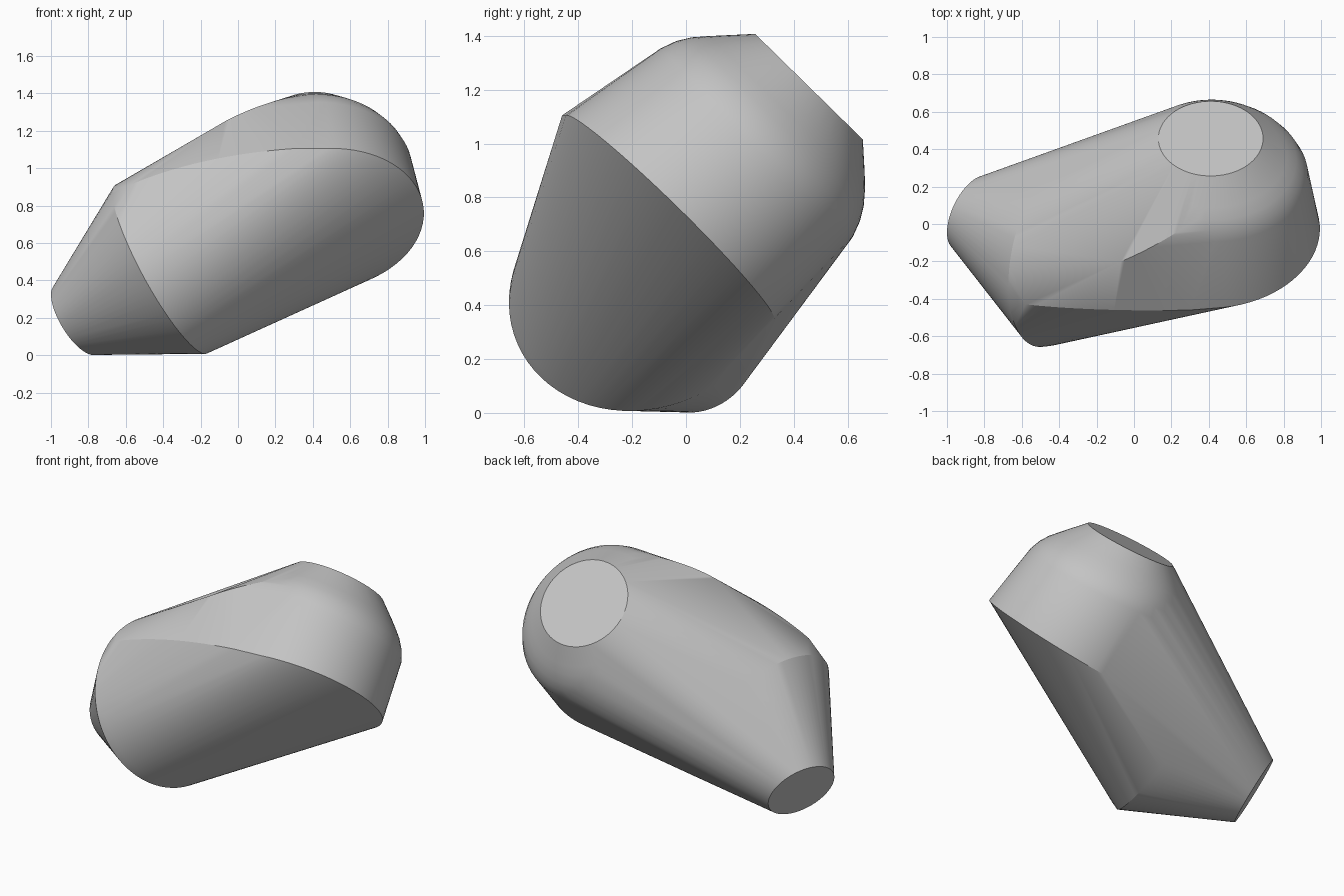
import bpy
import bmesh
import math
from mathutils import Vector

SEGMENTS = 72

default_cube = bpy.data.objects.get("Cube")
if default_cube:
    bpy.data.objects.remove(default_cube, do_unlink=True)


def add_ring(bm, centre, normal, radius):
    """Add a circle of points facing the given normal."""
    turn = Vector((0, 0, 1)).rotation_difference(Vector(normal))
    for i in range(SEGMENTS):
        angle = math.tau * i / SEGMENTS
        point = Vector((math.cos(angle), math.sin(angle), 0)) * radius
        bm.verts.new(Vector(centre) + turn @ point)


def add_arc(bm, start, control, end, steps=14):
    """Add points along a quadratic curve."""
    a, b, c = Vector(start), Vector(control), Vector(end)
    for i in range(steps + 1):
        t = i / steps
        bm.verts.new(a.lerp(b, t).lerp(b.lerp(c, t), t))


def make_material(name, colour):
    material = bpy.data.materials.new(name)
    material.use_nodes = True
    material.diffuse_color = colour
    material.node_tree.nodes["Principled BSDF"].inputs["Base Color"].default_value = colour
    return material


bm = bmesh.new()

# Rounded upper lobe: rings stacked along a tilted axis, ending in a flat cap
lobe_axis = Vector((0, 0.7, 0.714))
lobe_side = Vector((0, -0.714, 0.7))
lobe_rings = [  # across, side offset, height along axis, radius, lean
    (0.453, 0.55, 0.475, 0.543, 0.09),
    (0.43, 0.515, 0.90, 0.50, 0),
    (0.425, 0.515, 0.96, 0.478, 0),
    (0.42, 0.514, 1.01, 0.448, 0),
    (0.415, 0.513, 1.06, 0.405, 0),
    (0.415, 0.513, 1.10, 0.364, 0),
    (0.41, 0.522, 1.185, 0.28, 0),
]
for across, side, height, radius, lean in lobe_rings:
    centre = Vector((across, 0, 0)) + lobe_side * side + lobe_axis * height
    add_ring(bm, centre, lobe_axis - Vector((lean, 0, 0)), radius)

# Curved brow along the front and the swell on top behind it
add_arc(bm, (0.3, -0.46, 1.105), (-0.2, -0.47, 1.07), (-0.58, -0.43, 0.91))
add_arc(bm, (-0.07, -0.2, 1.25), (0.08, -0.14, 1.33), (0.25, -0.03, 1.373))

# Softened shoulder ring and the small flat disc at the narrow end
shoulder_axis = (-0.86, 0.2, -0.47)
add_ring(bm, (-0.41, -0.155, 0.46), shoulder_axis, 0.513)
add_ring(bm, (-0.37, -0.165, 0.48), shoulder_axis, 0.497)
add_ring(bm, (-0.868, 0.06, 0.19), (-0.79, 0.38, -0.48), 0.215)

# Stretch one skin over all rings
hull = bmesh.ops.convex_hull(bm, input=bm.verts[:])
unused = {g for g in hull["geom_interior"] + hull["geom_unused"]
          if isinstance(g, bmesh.types.BMVert)}
bmesh.ops.delete(bm, geom=list(unused), context="VERTS")
bmesh.ops.dissolve_limit(bm, angle_limit=math.radians(0.5),
                         verts=bm.verts[:], edges=bm.edges[:])
bmesh.ops.recalc_face_normals(bm, faces=bm.faces[:])

mesh = bpy.data.meshes.new("pebble_body")
bm.to_mesh(mesh)
bm.free()
body = bpy.data.objects.new("pebble_body", mesh)
bpy.context.collection.objects.link(body)
mesh.materials.append(make_material("plain_grey", (0.55, 0.55, 0.55, 1)))

# Smooth the curved skin, keep the rims crisp
bpy.ops.object.select_all(action="DESELECT")
body.select_set(True)
bpy.context.view_layer.objects.active = body
bpy.ops.object.shade_smooth_by_angle(angle=math.radians(20))
